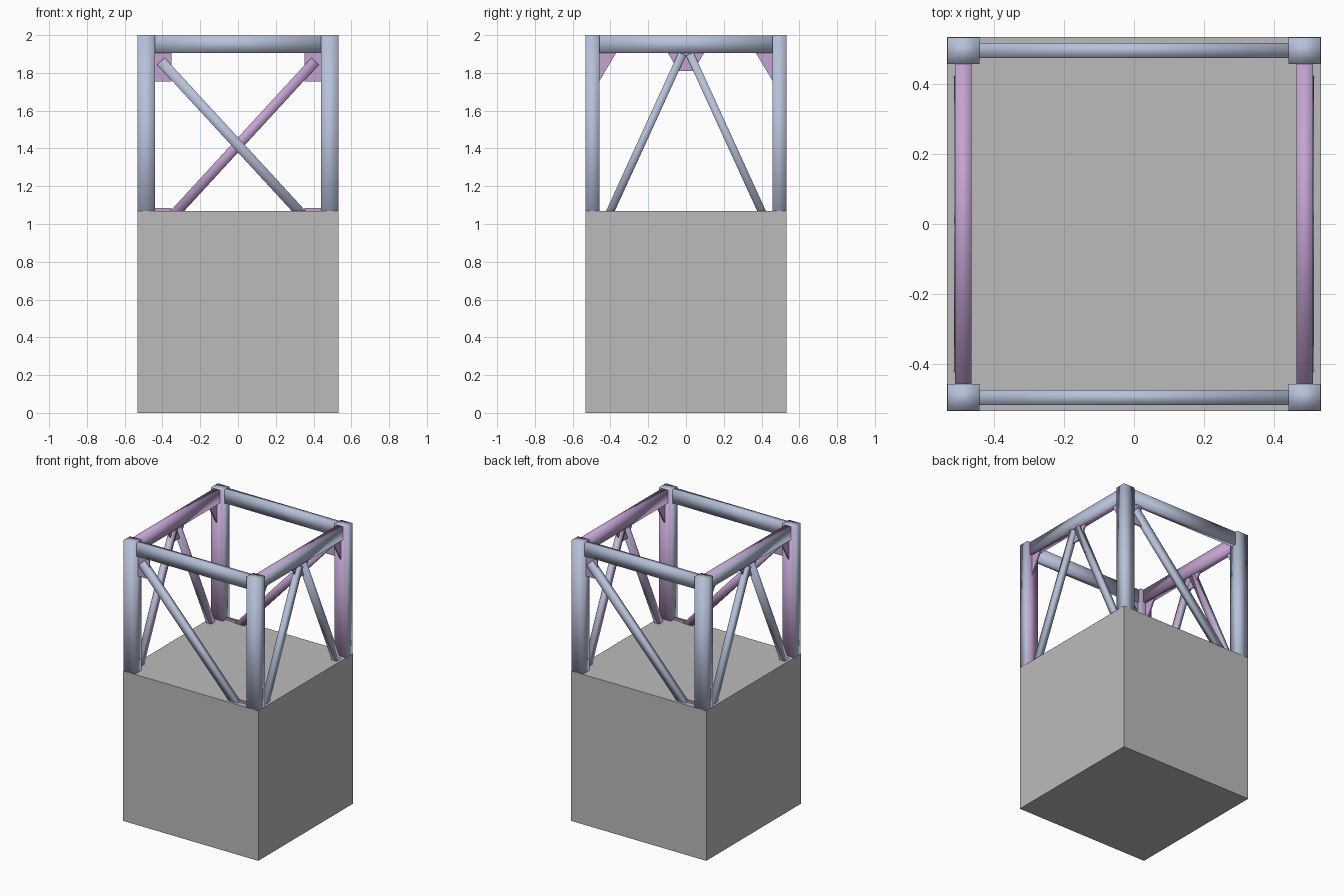
import bpy, bmesh
from mathutils import Vector

if "Cube" in bpy.data.objects:
    bpy.data.objects.remove(bpy.data.objects["Cube"])


def material(name, rgb):
    m = bpy.data.materials.new(name)
    m.diffuse_color = (*rgb, 1.0)
    m.use_nodes = True
    m.node_tree.nodes["Principled BSDF"].inputs["Base Color"].default_value = m.diffuse_color
    return m


STEEL = material("steel blue", (0.47, 0.53, 0.69))
PURPLE = material("pale purple", (0.55, 0.37, 0.64))
GREY = material("plain grey", (0.50, 0.50, 0.50))

# Each wall: (name, along axis, outward axis)
FRONT_BACK = [("front", Vector((1, 0, 0)), Vector((0, -1, 0))),
              ("back", Vector((-1, 0, 0)), Vector((0, 1, 0)))]
SIDES = [("right", Vector((0, 1, 0)), Vector((1, 0, 0))),
         ("left", Vector((0, -1, 0)), Vector((-1, 0, 0)))]
UP = Vector((0, 0, 1))


def plate(name, wall, outline, d0, d1, is_purple, smooth=False):
    """Extrude an outline (along, height) from depth d0 to d1 of a wall."""
    wname, along, out = wall
    bm = bmesh.new()
    inner = [bm.verts.new(along * u + UP * z + out * d0) for u, z in outline]
    outer = [bm.verts.new(along * u + UP * z + out * d1) for u, z in outline]
    n = len(outline)
    bm.faces.new(inner)
    bm.faces.new(outer)
    for i in range(n):
        j = (i + 1) % n
        bm.faces.new((inner[i], inner[j], outer[j], outer[i]))
    bmesh.ops.recalc_face_normals(bm, faces=bm.faces[:])
    bm.normal_update()
    for f in bm.faces:
        f.material_index = 1 if is_purple(f.normal, out) else 0
        f.smooth = smooth
    me = bpy.data.meshes.new(wname + "_" + name)
    bm.to_mesh(me)
    bm.free()
    me.materials.append(STEEL)
    me.materials.append(PURPLE)
    ob = bpy.data.objects.new(wname + "_" + name, me)
    bpy.context.collection.objects.link(ob)
    return ob


def rect(u0, u1, z0, z1):
    return [(u0, z0), (u1, z0), (u1, z1), (u0, z1)]


def strip(a, b, width):
    """Outline of a straight bar between two points."""
    a, b = Vector(a), Vector(b)
    d = (b - a).normalized() * width / 2
    s = Vector((-d.y, d.x))
    return [tuple(p) for p in (a - s, b - s, b + s, a + s)]


# Colour rules
def not_outer(n, out): return n.dot(out) < 0.5
def inner_only(n, out): return n.dot(out) < -0.5
def everywhere(n, out): return True
def nowhere(n, out): return False


LOW = 0.84   # the frame is sunk into the base block

# Front and back walls: posts, top beam, one diagonal with two gussets
for wall in FRONT_BACK:
    for side, u0, u1 in (("left", -0.532, -0.44), ("right", 0.44, 0.532)):
        plate(side + "_post", wall, rect(u0, u1, LOW, 2.0), 0.457, 0.532,
              inner_only, True)
    plate("top_beam", wall, rect(-0.44, 0.44, 1.905, 1.998), 0.474, 0.516,
          nowhere, True)
    plate("diagonal_brace", wall, strip((-0.408, 1.862), (0.408, 0.975), 0.054),
          0.478, 0.514, inner_only, True)
    plate("upper_gusset", wall, rect(-0.44, -0.352, 1.755, 1.905),
          0.486, 0.496, everywhere)
    plate("lower_gusset", wall, rect(0.352, 0.44, 0.935, 1.085),
          0.486, 0.496, everywhere)

# Side walls: top beam, inverted V braces, centre and corner gussets
for wall in SIDES:
    plate("top_beam", wall, rect(-0.457, 0.457, 1.905, 1.998), 0.463, 0.51,
          not_outer, True)
    plate("centre_gusset", wall,
          [(-0.095, 1.905), (-0.04, 1.81), (0.04, 1.81), (0.095, 1.905)],
          0.484, 0.494, everywhere)
    for side, s in (("near", -1), ("far", 1)):
        plate(side + "_brace", wall,
              strip((s * 0.02, 1.9), (s * 0.445, 0.97), 0.042),
              0.476, 0.514, inner_only, True)
        plate(side + "_corner_gusset", wall,
              [(s * 0.457, 1.905), (s * 0.37, 1.905), (s * 0.457, 1.76)],
              0.484, 0.494, everywhere)

# Solid base block
bpy.ops.mesh.primitive_cube_add(size=1, location=(0, 0, 0.5345))
base = bpy.context.object
base.name = "base_block"
base.scale = (1.066, 1.066, 1.069)
base.data.materials.append(GREY)
